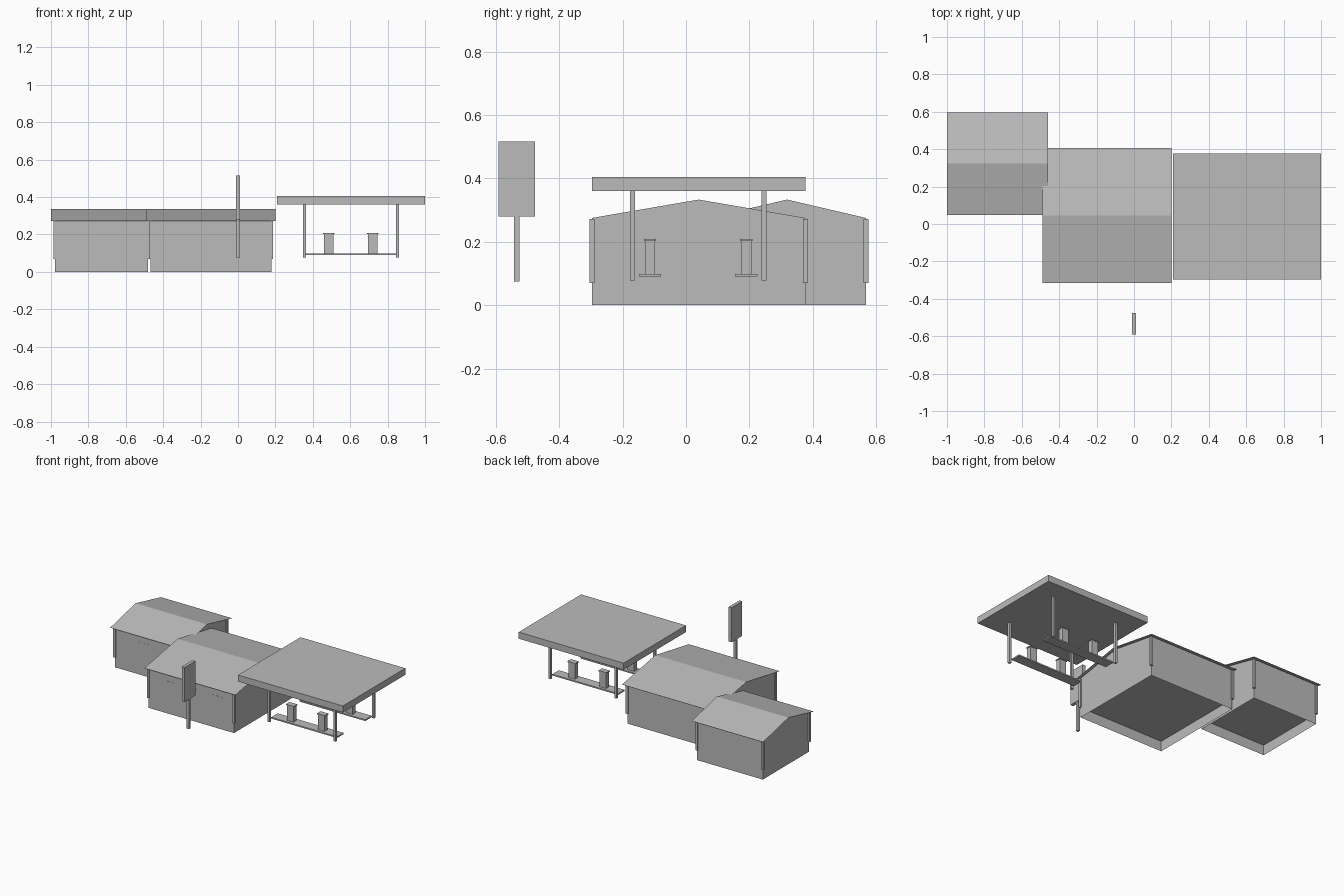
import bpy, bmesh

if "Cube" in bpy.data.objects:
    bpy.data.objects.remove(bpy.data.objects["Cube"], do_unlink=True)

GREY = (0.5, 0.5, 0.5, 1)
grey = bpy.data.materials.new("plain grey")
grey.use_nodes = True
grey.diffuse_color = GREY
grey.node_tree.nodes["Principled BSDF"].inputs["Base Color"].default_value = GREY


def build(name, bm):
    mesh = bpy.data.meshes.new(name)
    bm.to_mesh(mesh)
    bm.free()
    mesh.materials.append(grey)
    obj = bpy.data.objects.new(name, mesh)
    bpy.context.collection.objects.link(obj)
    return obj


def box(name, x, y, z):
    """Box from a (low, high) pair on each axis."""
    bm = bmesh.new()
    bmesh.ops.create_cube(bm, size=1)
    for v in bm.verts:
        v.co = [r[0] if c < 0 else r[1] for c, r in zip(v.co, (x, y, z))]
    return build(name, bm)


def post(name, x, y, z, r=0.008):
    return box(name, (x - r, x + r), (y - r, y + r), z)


def sheet(name, x, profile):
    """Thin strip: a y-z profile swept along x."""
    bm = bmesh.new()
    rows = [[bm.verts.new((px, y, z)) for px in x] for y, z in profile]
    for a, b in zip(rows, rows[1:]):
        bm.faces.new((a[0], a[1], b[1], b[0]))
    return build(name, bm)


def house(name, x, y, roof_x, roof_y, windows):
    eave, ridge, floor = 0.275, 0.335, 0.07
    mid = sum(y) / 2
    # Gabled walls, open below a raised floor
    bm = bmesh.new()
    outline = [(y[0], 0), (y[1], 0), (y[1], eave), (mid, ridge - 0.002), (y[0], eave)]
    ends = [[bm.verts.new((px, *p)) for p in outline] for px in x]
    bm.faces.new(ends[0][::-1])
    bm.faces.new(ends[1])
    for i in (1, 4):
        j = (i + 1) % 5
        bm.faces.new((ends[0][i], ends[0][j], ends[1][j], ends[1][i]))
    build(name + "_walls", bm)
    sheet(name + "_floor", x, [(y[1], floor), (y[0], floor)])
    # Overhanging roof
    sheet(name + "_roof", roof_x,
          [(roof_y[0], 0.272), (sum(roof_y) / 2, ridge), (roof_y[1], 0.272)])
    # Corner posts
    for px in x:
        for py in y:
            post(name + "_corner_post", px, py, (floor, 0.272))
    # Flat window panes on the front wall
    for wx in windows:
        box(name + "_window", (wx - 0.04, wx + 0.04),
            (y[0] - 0.001, y[0] + 0.002), (0.15, 0.22))


house("main_building", (-0.467, 0.178), (-0.297, 0.377),
      (-0.488, 0.2), (-0.315, 0.406), (-0.3, -0.13, 0.05))
house("rear_building", (-0.978, -0.482), (0.07, 0.568),
      (-1.0, -0.46), (0.049, 0.596), (-0.77,))

# Forecourt canopy with four columns
box("canopy", (0.208, 1.0), (-0.297, 0.377), (0.36, 0.405))
for cx in (0.355, 0.853):
    for cy in (-0.169, 0.246):
        post("canopy_column", cx, cy, (0.078, 0.36))

# Pump islands, each with two capped pumps
for iy in (-0.114, 0.19):
    box("pump_island", (0.355, 0.853), (iy - 0.035, iy + 0.035), (0.09, 0.099))
    for px in (0.485, 0.72):
        box("pump", (px - 0.025, px + 0.025), (iy - 0.016, iy + 0.016), (0.099, 0.205))
        box("pump_cap", (px - 0.03, px + 0.03), (iy - 0.019, iy + 0.019), (0.203, 0.209))

# Roadside sign
post("sign_post", 0, -0.534, (0.075, 0.28))
box("sign_board", (-0.011, 0.011), (-0.591, -0.476), (0.28, 0.516))
